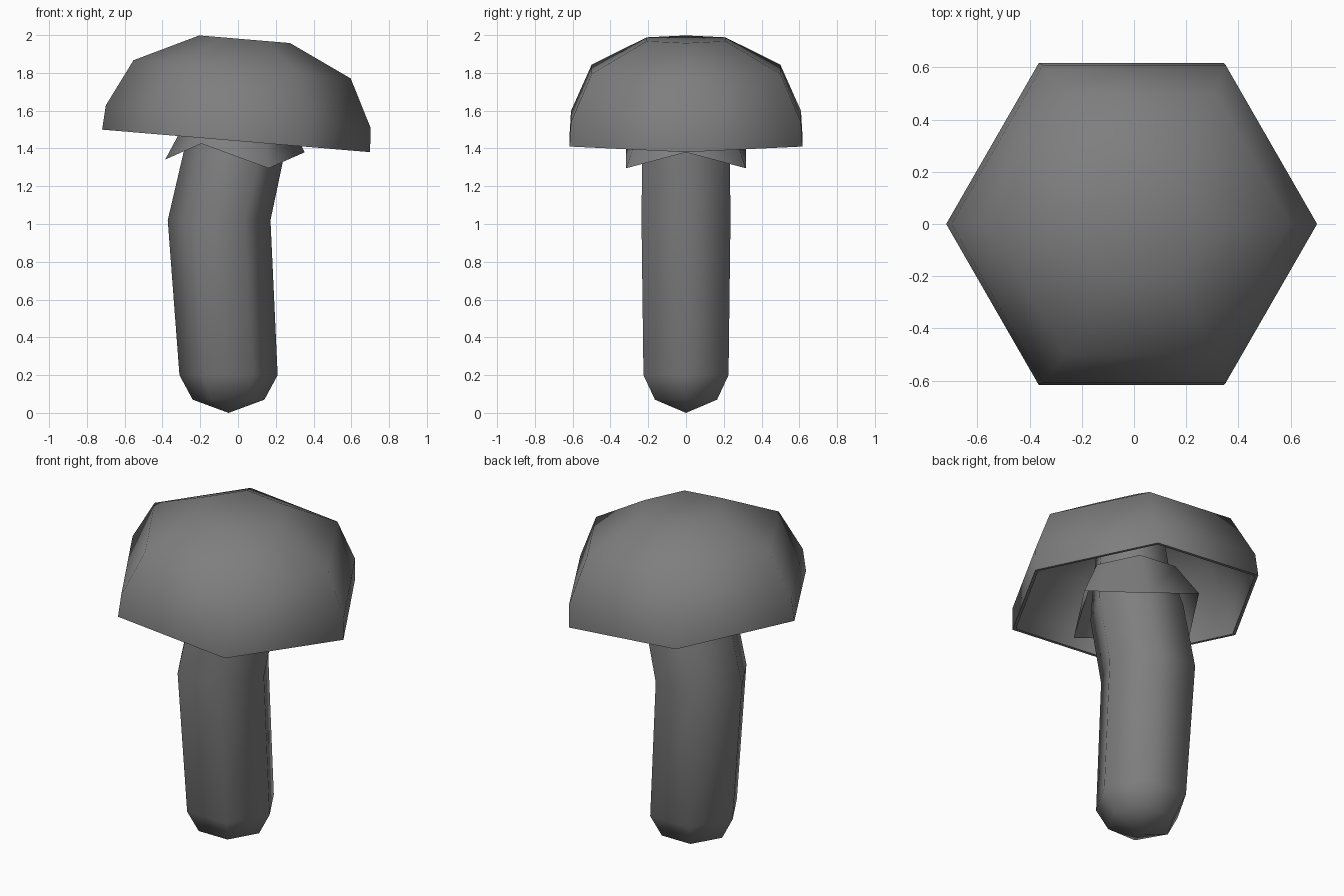
import bpy
import bmesh
import math
from mathutils import Matrix, Vector

cube = bpy.data.objects.get("Cube")
if cube:
    bpy.data.objects.remove(cube, do_unlink=True)

SIDES = 6
TILT = math.radians(4.8)
# Frame of the leaning cap, centred on its rim
CAP_FRAME = Matrix.Translation((-0.01, 0, 1.44)) @ Matrix.Rotation(TILT, 4, "Y")

grey = bpy.data.materials.new("grey")
grey.use_nodes = True
colour = (0.21, 0.21, 0.21, 1)
grey.diffuse_color = colour
shader = next(n for n in grey.node_tree.nodes if n.type == "BSDF_PRINCIPLED")
shader.inputs["Base Color"].default_value = colour
shader.inputs["Roughness"].default_value = 0.8


def loft(name, rings, frame=Matrix(), zigzag=0.0, start_cap=False, end_cap=False):
    """Join hexagonal rings (x, z, radius); zigzag waves the first ring."""
    bm = bmesh.new()
    loops = []
    for n, (x, z, r) in enumerate(rings):
        loop = []
        for i in range(SIDES):
            a = math.tau * i / SIDES
            wave = zigzag * (-1) ** i if n == 0 else 0
            co = Vector((x + r * math.cos(a), r * math.sin(a), z + wave))
            loop.append(bm.verts.new(frame @ co))
        loops.append(loop)
    for low, high in zip(loops, loops[1:]):
        for i in range(SIDES):
            j = (i + 1) % SIDES
            bm.faces.new((low[i], low[j], high[j], high[i]))
    if start_cap:
        bm.faces.new(loops[0][::-1])
    if end_cap:
        bm.faces.new(loops[-1])
    bmesh.ops.remove_doubles(bm, verts=bm.verts, dist=0.0005)
    mesh = bpy.data.meshes.new(name)
    bm.to_mesh(mesh)
    bm.free()
    mesh.materials.append(grey)
    obj = bpy.data.objects.new(name, mesh)
    bpy.context.collection.objects.link(obj)
    bpy.ops.object.select_all(action="DESELECT")
    obj.select_set(True)
    bpy.context.view_layer.objects.active = obj
    bpy.ops.object.shade_smooth_by_angle(angle=math.radians(75))
    return obj


# Cap: hollow dome, inner ceiling to thin rim to outer crown
outer = [(0, 0, 0.712), (0, 0.13, 0.703), (0, 0.38, 0.577), (0, 0.54, 0.241)]
inner = [(0, max(0, z - 0.02), r - 0.02) for x, z, r in reversed(outer)]
loft("cap", inner + outer, CAP_FRAME, start_cap=True, end_cap=True)

# Stem: rounded foot, slight bend, top hidden inside the cap
loft("stem", [(-0.05, 0, 0), (-0.05, 0.07, 0.19), (-0.05, 0.2, 0.26),
              (-0.1, 1.02, 0.272), (-0.02, 1.38, 0.268),
              (0.02, 1.6, 0.22), (0.03, 1.9, 0.18)], end_cap=True)

# Skirt: jagged collar under the cap
loft("skirt", [(0, -0.08, 0.366), (0.01, 0.16, 0.25)], CAP_FRAME, zigzag=0.05)
